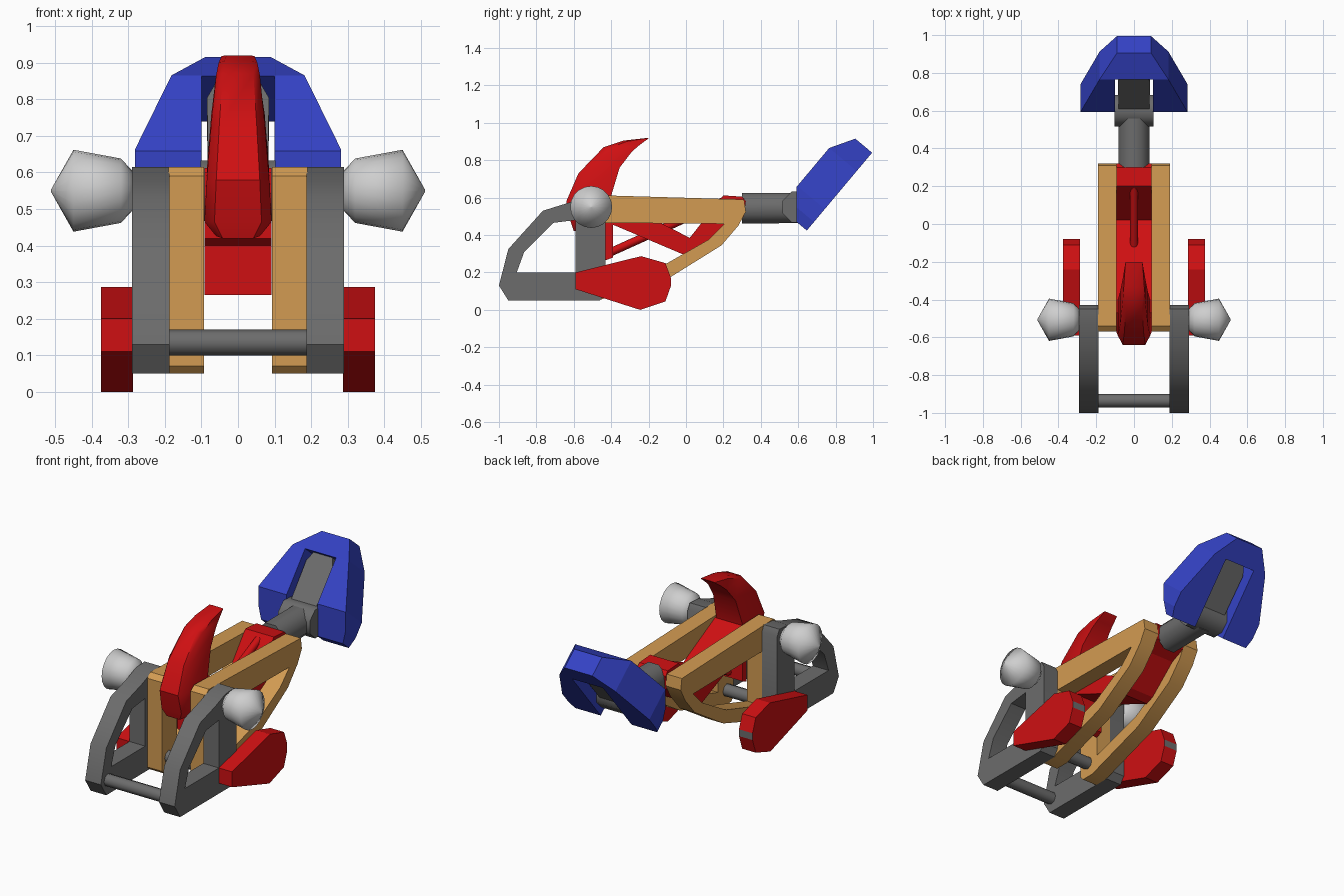
import bpy, bmesh, math
from mathutils import Vector, Matrix

if "Cube" in bpy.data.objects:
    bpy.data.objects.remove(bpy.data.objects["Cube"])


def material(name, r, g, b):
    m = bpy.data.materials.new(name)
    m.diffuse_color = (r, g, b, 1)
    m.use_nodes = True
    m.node_tree.nodes["Principled BSDF"].inputs["Base Color"].default_value = m.diffuse_color
    return m


RED = material("red", 0.62, 0.005, 0.006)
BLUE = material("blue", 0.035, 0.055, 0.56)
TAN = material("tan", 0.65, 0.33, 0.085)
GREY = material("dark grey", 0.15, 0.15, 0.15)
SILVER = material("light grey", 0.62, 0.62, 0.62)

# local x -> y, local y -> z, local z -> x
SIDE = Matrix(((0, 0, 1, 0), (1, 0, 0, 0), (0, 1, 0, 0), (0, 0, 0, 1)))


def finish(name, bm, mat, smooth=None):
    bmesh.ops.remove_doubles(bm, verts=bm.verts, dist=0.0005)
    bmesh.ops.recalc_face_normals(bm, faces=bm.faces)
    for f in bm.faces:
        f.smooth = False
    me = bpy.data.meshes.new(name)
    bm.to_mesh(me)
    bm.free()
    me.materials.append(mat)
    ob = bpy.data.objects.new(name, me)
    bpy.context.collection.objects.link(ob)
    if smooth:
        bpy.ops.object.select_all(action='DESELECT')
        ob.select_set(True)
        bpy.context.view_layer.objects.active = ob
        bpy.ops.object.shade_smooth_by_angle(angle=math.radians(smooth))
    return ob


def prism(loops, lo, hi, matrix=SIDE):
    """Solid from flat outlines (later loops are holes), between lo and hi."""
    cu = bpy.data.curves.new("outline", 'CURVE')
    cu.dimensions = '2D'
    cu.fill_mode = 'BOTH'
    cu.extrude = (hi - lo) / 2
    for loop in loops:
        s = cu.splines.new('POLY')
        s.points.add(len(loop) - 1)
        for p, (a, b) in zip(s.points, loop):
            p.co = (a, b, 0, 1)
        s.use_cyclic_u = True
    ob = bpy.data.objects.new("outline", cu)
    bpy.context.collection.objects.link(ob)
    dg = bpy.context.evaluated_depsgraph_get()
    me = bpy.data.meshes.new_from_object(ob.evaluated_get(dg))
    bm = bmesh.new()
    bm.from_mesh(me)
    bpy.data.objects.remove(ob)
    bpy.data.curves.remove(cu)
    bpy.data.meshes.remove(me)
    bmesh.ops.remove_doubles(bm, verts=bm.verts, dist=0.0005)
    bm.transform(matrix @ Matrix.Translation((0, 0, (lo + hi) / 2)))
    return bm


def loft(rings, ends=True):
    bm = bmesh.new()
    vs = [[bm.verts.new(p) for p in r] for r in rings]
    n = len(vs[0])
    for a, b in zip(vs, vs[1:]):
        for i in range(n):
            j = (i + 1) % n
            bm.faces.new((a[i], a[j], b[j], b[i]))
    if ends:
        bm.faces.new(vs[0])
        bm.faces.new(vs[-1])
    return bm


def rod(name, mat, a, b, r, sides, spin=0.0):
    a, b = Vector(a), Vector(b)
    bm = bmesh.new()
    bmesh.ops.create_cone(bm, cap_ends=True, segments=sides, radius1=r, radius2=r,
                          depth=(b - a).length)
    rot = (b - a).to_track_quat('Z', 'Y').to_matrix().to_4x4()
    bm.transform(Matrix.Translation((a + b) / 2) @ rot @ Matrix.Rotation(spin, 4, 'Z'))
    return finish(name, bm, mat, 50)


# profiles, as (y, z)
front_outer = [(-1, .13), (-.95, .05), (-.46, .05), (-.43, .09), (-.43, .58), (-.45, .615),
               (-.53, .61), (-.62, .575), (-.765, .53), (-.95, .325)]
front_hole = [(-.905, .2), (-.59, .2), (-.59, .48), (-.71, .465), (-.865, .31)]
tan_outer = [(-.57, .07), (-.55, .05), (-.47, .05), (-.075, .18), (.19, .345), (.28, .45),
             (.32, .525), (.31, .59), (-.54, .615), (-.57, .59)]
tan_hole = [(-.43, .465), (-.43, .15), (-.10, .25), (.12, .375), (.205, .46)]
fin = [(-.59, .11), (-.245, 0), (-.11, .045), (-.08, .13), (-.08, .17), (-.11, .25),
       (-.24, .287), (-.59, .2)]

for side, s in (("right", 1), ("left", -1)):
    def span(a, b):
        return (min(a * s, b * s), max(a * s, b * s))
    # front and body frames
    finish(side + "_front_frame", prism([front_outer, front_hole], *span(.188, .29)), GREY, 35)
    finish(side + "_body_frame", prism([tan_outer, tan_hole], *span(.093, .19)), TAN, 35)
    # low side fin with a grey tip
    ob = finish(side + "_fin", prism([fin], *span(.287, .375)), RED)
    ob.data.materials.append(GREY)
    for f in ob.data.polygons:
        if f.normal.y > .9 and f.center.y > -.09:
            f.material_index = 1
    # turned knob
    rings = []
    for x, r in ((.285, .05), (.32, .088), (.45, .112), (.512, .002)):
        rings.append([(s * x, -.507 + r * math.cos(t * math.tau / 20),
                       .55 + r * math.sin(t * math.tau / 20)) for t in range(20)])
    finish(side + "_knob", loft(rings), SILVER, 75)

# cross bars
rod("front_crossbar", GREY, (-.19, -.935, .135), (.19, -.935, .135), .036, 8)
rod("rear_crossbar", GREY, (-.19, -.51, .135), (.19, -.51, .135), .036, 8)

# central body: bent beam between the tan frames
core = [(-.47, .6), (-.47, .42), (-.43, .40), (-.43, .265), (-.39, .28), (-.39, .455),
        (0, .29), (.05, .31), (.22, .46), (.31, .50), (.32, .58), (.30, .605), (.2, .612),
        (.02, .385), (-.40, .6)]
finish("central_body", prism([core], -.092, .092), RED)
rod("body_strut", RED, (0, -.41, .305), (0, .21, .585), .022, 8)

# curved horn
rings = []
for fy, fz, by, bz, w in ((-.6, .42, -.45, .45, .06), (-.615, .465, -.42, .465, .092),
                          (-.64, .58, -.40, .61, .085), (-.575, .73, -.355, .76, .073),
                          (-.44, .87, -.29, .845, .06), (-.335, .905, -.25, .88, .053),
                          (-.2, .92, -.205, .913, .045)):
    my, mz = fy * .8 + by * .2, fz * .8 + bz * .2
    rings.append([(-w * .7, fy, fz), (w * .7, fy, fz), (w, my, mz), (w, by, bz),
                  (-w, by, bz), (-w, my, mz)])
finish("horn", loft(rings), RED, 35)

# tail neck, elbow and arm
rod("tail_neck", GREY, (0, .3, .543), (0, .6, .545), .088, 8, math.pi / 8)
rod("tail_elbow", GREY, (-.103, .6, .55), (.103, .6, .55), .09, 8, math.pi / 8)

# tail plane: local x -> x, local y -> along the slope, local z -> depth
D, N = Vector((0, .643, .766)), Vector((0, .766, -.643))
TAIL = Matrix(((1, 0, 0, 0), (0, D.y, N.y, 0), (0, D.z, N.z, 0), (0, 0, 0, 1)))
arm = prism([[(-.08, .76), (.08, .76), (.085, 1.10), (.06, 1.155), (-.06, 1.155),
              (-.085, 1.10)]], .06, .17, TAIL)
finish("tail_arm", arm, GREY)

half = [(.1, 1.152), (.1, .74), (.265, .74), (.282, .80), (.282, .89), (.182, 1.155),
        (.09, 1.283)]
outline = half + [(-x, u) for x, u in reversed(half)]
bm = prism([outline], .03, .222, TAIL)
bmesh.ops.remove_doubles(bm, verts=bm.verts, dist=.0005)


def cut(bm, co, no):
    r = bmesh.ops.bisect_plane(bm, geom=bm.verts[:] + bm.edges[:] + bm.faces[:],
                               plane_co=co, plane_no=no, clear_outer=True)
    edges = [e for e in r["geom_cut"] if isinstance(e, bmesh.types.BMEdge) and e.is_boundary]
    bmesh.ops.holes_fill(bm, edges=edges)


# trim the lower front upright, and chamfer the top front
cut(bm, (0, .592, .5), (0, -1, 0))
top = D * 1.155 + N * .03
slope = (D * 1.283 + N * .105) - top
cut(bm, top, Vector((1, 0, 0)).cross(slope) * (1 if Vector((1, 0, 0)).cross(slope).z > 0 else -1))
bmesh.ops.recalc_face_normals(bm, faces=bm.faces)
finish("tail_blade", bm, BLUE)
